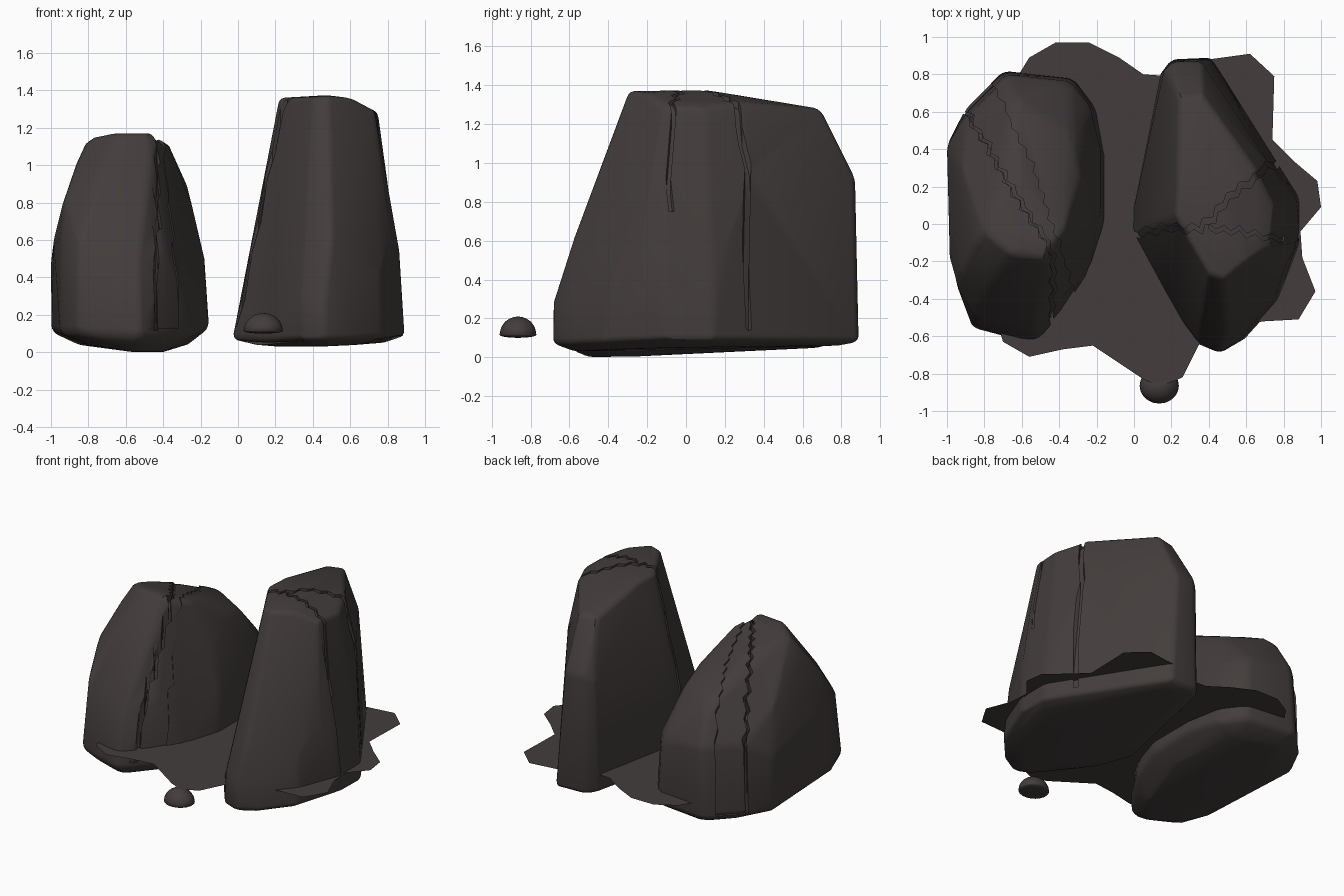
import bpy, bmesh, math, random
from mathutils import Vector

if "Cube" in bpy.data.objects:
    bpy.data.objects.remove(bpy.data.objects["Cube"])

random.seed(4)
stone = bpy.data.materials.new("dark_stone")
stone.diffuse_color = (0.056, 0.047, 0.045, 1)
stone.use_nodes = True
stone.node_tree.nodes["Principled BSDF"].inputs["Base Color"].default_value = stone.diffuse_color


def make_object(name, bm):
    bmesh.ops.recalc_face_normals(bm, faces=bm.faces[:])
    mesh = bpy.data.meshes.new(name)
    bm.to_mesh(mesh)
    bm.free()
    mesh.materials.append(stone)
    obj = bpy.data.objects.new(name, mesh)
    bpy.context.collection.objects.link(obj)
    return obj


def apply(obj, kind, **settings):
    mod = obj.modifiers.new(kind, kind)
    for key, value in settings.items():
        setattr(mod, key, value)
    bpy.context.view_layer.objects.active = obj
    bpy.ops.object.modifier_apply(modifier=mod.name)


def smooth(obj, degrees):
    bpy.ops.object.select_all(action="DESELECT")
    obj.select_set(True)
    bpy.context.view_layer.objects.active = obj
    bpy.ops.object.shade_smooth_by_angle(angle=math.radians(degrees))


def boulder(name, points):
    """Rounded hull around a few corner points."""
    bm = bmesh.new()
    for p in points:
        bm.verts.new(p)
    bmesh.ops.convex_hull(bm, input=bm.verts[:])
    bmesh.ops.delete(bm, geom=[v for v in bm.verts if not v.link_faces], context="VERTS")
    bmesh.ops.dissolve_limit(bm, angle_limit=math.radians(6), verts=bm.verts[:], edges=bm.edges[:])
    obj = make_object(name, bm)
    apply(obj, "BEVEL", width=0.035, segments=3, limit_method="ANGLE", angle_limit=math.radians(14))
    return obj


def jagged(path, step=0.045, amount=0.02):
    """Turn a coarse path into a zigzag one."""
    out, sign = [], 1
    for a, b in zip(path, path[1:]):
        a, b = Vector(a), Vector(b)
        side = Vector((a.y - b.y, b.x - a.x)).normalized()
        n = max(1, round((b - a).length / step))
        for i in range(n):
            out.append(a.lerp(b, i / n) + side * sign * random.uniform(0.2, 1) * amount)
            sign = -sign
    return out + [Vector(path[-1])]


def groove(rock, left, right, z0, depth):
    """Cut the strip between two paths into the rock, only skin deep."""
    bm = bmesh.new()
    loop = [bm.verts.new((p.x, p.y, z0)) for p in left + right[::-1]]
    face = bm.faces.new(loop)
    up = bmesh.ops.extrude_face_region(bm, geom=[face])["geom"]
    bmesh.ops.translate(bm, vec=(0, 0, 2), verts=[v for v in up if isinstance(v, bmesh.types.BMVert)])
    bmesh.ops.triangulate(bm, faces=bm.faces[:])
    cutter = make_object("groove_cutter", bm)
    core = rock.copy()
    core.data = rock.data.copy()
    bpy.context.collection.objects.link(core)
    centre = sum((Vector(c) for c in rock.bound_box), Vector()) / 8
    for v in core.data.vertices:
        v.co = centre + (v.co - centre) * (1 - depth)
    apply(cutter, "BOOLEAN", operation="DIFFERENCE", object=core, solver="EXACT")
    apply(rock, "BOOLEAN", operation="DIFFERENCE", object=cutter, solver="EXACT")
    for helper in (core, cutter):
        bpy.data.objects.remove(helper)


def crack(rock, path, width, z0, depth):
    """Zigzag slit, offset square to the run of the path."""
    line = jagged(path)
    run = (Vector(path[-1]) - Vector(path[0])).normalized()
    shift = Vector((-run.y, run.x)) * width
    groove(rock, line, [p + shift for p in line], z0, depth)


# Left boulder: underside, belt, shoulder and crown corners
left_rock = boulder("left_boulder", [
    (-.85, .35, .04), (-.80, -.40, .04), (-.55, -.53, .0), (-.40, -.35, .0), (-.27, .10, .04),
    (-.35, .62, .04), (-.65, .70, .05),
    (-1.0, .42, .11), (-.98, .0, .10), (-.95, -.32, .10), (-.86, -.56, .10), (-.52, -.65, .08),
    (-.39, -.50, .08), (-.23, -.26, .10), (-.155, .0, .13), (-.155, .36, .13), (-.20, .62, .11),
    (-.32, .78, .11), (-.70, .82, .11), (-.90, .62, .11),
    (-1.0, .42, .50), (-.99, .0, .58), (-.95, -.32, .60), (-.85, -.50, .58), (-.53, -.54, .50),
    (-.38, -.40, .55), (-.18, .05, .50), (-.18, .40, .50), (-.23, .62, .55), (-.34, .76, .58),
    (-.68, .80, .62), (-.89, .60, .62),
    (-.93, -.25, .82), (-.78, -.36, .85), (-.53, -.38, .83), (-.39, -.25, .83), (-.24, .08, .76),
    (-.92, .30, .82), (-.86, -.12, 1.02), (-.80, -.04, 1.15), (-.66, -.16, 1.18), (-.46, -.18, 1.18),
    (-.37, -.04, 1.12), (-.28, .25, .92), (-.33, .50, .86), (-.64, .66, .88), (-.62, .25, 1.08)])
seam_a = [(-1.0, .72), (-.86, .53), (-.62, .12), (-.47, -.10), (-.44, -.22), (-.46, -.8)]
seam_b = [(-.86, .95), (-.74, .72), (-.55, .32), (-.42, -.05), (-.38, -.18), (-.27, -.5)]
groove(left_rock, jagged(seam_a), jagged(seam_b), 0.13, 0.025)
crack(left_rock, seam_a, 0.02, 0.12, 0.06)
crack(left_rock, seam_b, 0.02, 0.12, 0.06)
smooth(left_rock, 28)

# Right boulder
right_rock = boulder("right_boulder", [
    (.10, .0, .04), (.22, -.32, .03), (.45, -.58, .03), (.65, -.40, .04), (.78, .0, .05),
    (.60, .40, .05), (.40, .78, .06), (.24, .78, .06),
    (-.03, -.05, .07), (.06, .25, .08), (.14, .80, .08), (.20, .88, .08), (.42, .89, .08),
    (.73, .36, .09), (.89, .14, .09), (.89, -.10, .09), (.77, -.42, .08), (.60, -.61, .07),
    (.46, -.69, .07), (.34, -.64, .07), (.14, -.37, .06),
    (.46, -.69, .28), (.58, -.60, .30), (.34, -.62, .30), (.87, -.12, .40), (.87, .14, .40),
    (.50, -.58, .62), (.40, -.54, .62), (.76, -.38, .42), (.81, -.22, .65), (.82, .10, .80),
    (.16, .82, .90), (.21, .87, .92), (.36, .87, .92), (.71, .34, .95), (.77, -.16, .98),
    (.24, .67, 1.27), (.37, .69, 1.28), (.65, .30, 1.31), (.75, .10, 1.28), (.73, -.12, 1.29),
    (.60, -.20, 1.36), (.48, -.30, 1.37), (.40, -.27, 1.37), (.29, -.08, 1.37), (.22, .04, 1.36),
    (.23, .20, 1.36), (.48, .10, 1.375)])
seam_c = [(-.2, -.10), (.08, -.06), (.20, -.03), (.36, -.05), (.52, .12), (.72, .29), (1.0, .38)]
crack(right_rock, seam_c, 0.035, 0.14, 0.05)
# Shallow chipped ledge on the front right shoulder
crack(right_rock, [(.40, -.03), (.56, -.05), (.78, -.09), (1.0, -.05)], 0.025, 0.75, 0.03)
smooth(right_rock, 28)

# Flat ground patch between the boulders
outline = [(-.70, -.63), (-.56, -.71), (-.38, -.67), (-.22, -.65), (.05, -.83), (.14, -.87),
           (.26, -.82), (.35, -.64), (.46, -.55), (.70, -.52), (.88, -.51), (.97, -.36), (.90, -.18),
           (.89, -.04), (1.0, .09), (.98, .23), (.85, .34), (.74, .45), (.75, .79), (.62, .91),
           (.40, .88), (.20, .79), (.05, .80), (-.08, .89), (-.24, .97), (-.42, .97), (-.56, .89),
           (-.64, .76), (-.80, .40), (-.80, -.30)]
bm = bmesh.new()
patch = bm.faces.new([bm.verts.new((x, y, 0.207)) for x, y in outline])
bmesh.ops.triangulate(bm, faces=[patch])
ground_patch = make_object("ground_patch", bm)

# Small half-round pebble
bm = bmesh.new()
bmesh.ops.create_icosphere(bm, subdivisions=3, radius=1)
for v in bm.verts:
    v.co = (0.135 + 0.105 * v.co.x, -0.865 + 0.095 * v.co.y, 0.115 + (0.095 if v.co.z > 0 else 0.015) * v.co.z)
pebble = make_object("pebble", bm)
smooth(pebble, 40)
